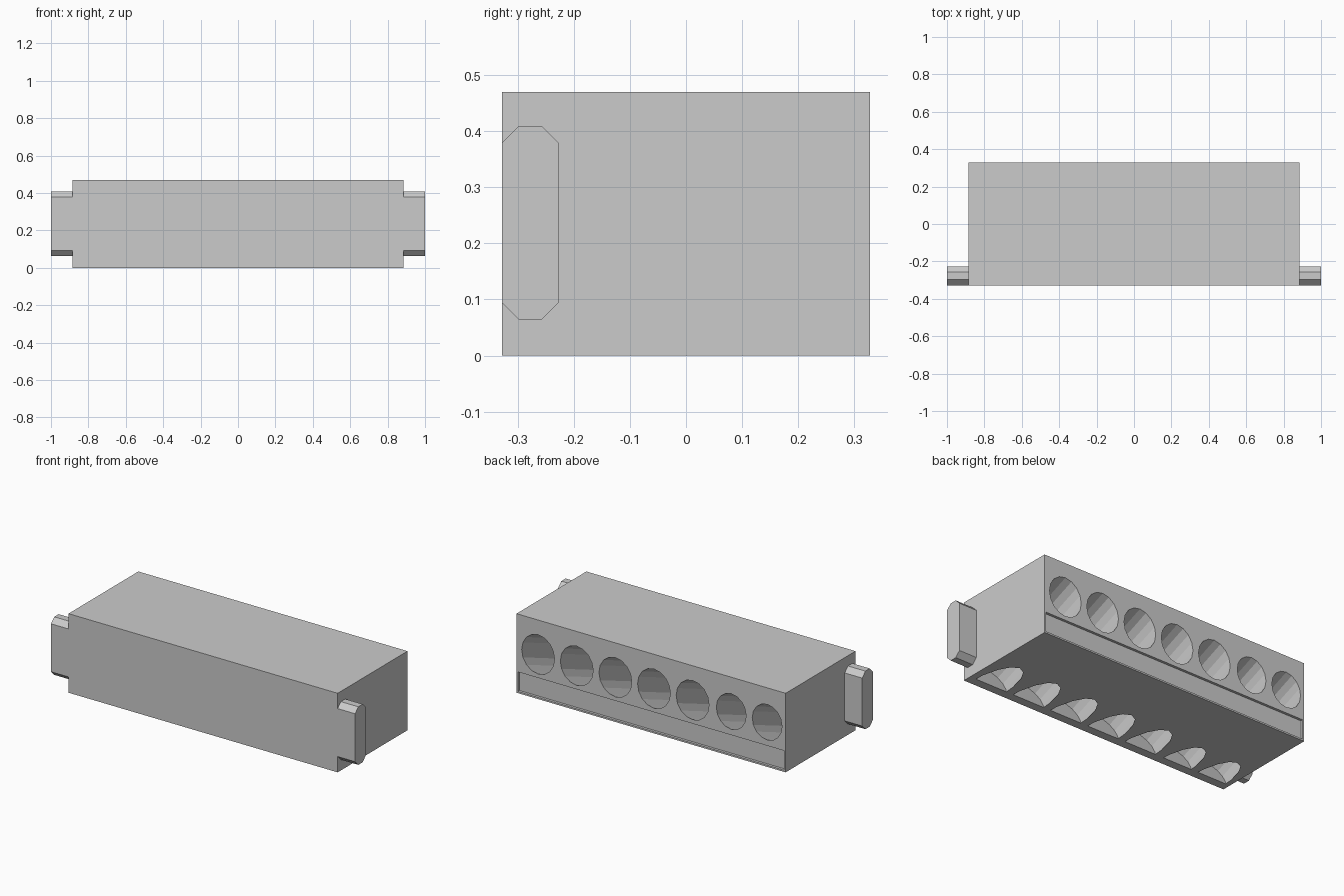
import bpy
import bmesh
from math import radians, sin, cos
from mathutils import Matrix, Vector

if "Cube" in bpy.data.objects:
    bpy.data.objects.remove(bpy.data.objects["Cube"], do_unlink=True)

# Single plain grey
GREY = (0.6, 0.6, 0.6, 1.0)
grey = bpy.data.materials.new("grey_plastic")
grey.use_nodes = True
grey.diffuse_color = GREY
grey.node_tree.nodes["Principled BSDF"].inputs["Base Color"].default_value = GREY

HALF_W, HALF_D, HEIGHT = 0.885, 0.328, 0.47
BACK, BOTTOM = (1, HALF_D), (2, 0.0)  # plane as (axis index, position)


def on_plane(item, plane):
    axis, position = plane
    return all(abs(v.co[axis] - position) < 1e-5 for v in item.verts)


def add_open_box(bm, lo, hi, open_planes):
    """Add a box whose sides on the given planes are left as bare outlines."""
    lo, hi = Vector(lo), Vector(hi)
    place = Matrix.Translation((lo + hi) / 2) @ Matrix.Diagonal((*(hi - lo), 1))
    verts = bmesh.ops.create_cube(bm, size=1, matrix=place)["verts"]
    faces = {f for v in verts for f in v.link_faces}
    doomed = [f for f in faces if any(on_plane(f, p) for p in open_planes)]
    bmesh.ops.delete(bm, geom=doomed, context="FACES_ONLY")


def finish(bm, name):
    bmesh.ops.recalc_face_normals(bm, faces=bm.faces)
    mesh = bpy.data.meshes.new(name)
    bm.to_mesh(mesh)
    bm.free()
    mesh.materials.append(grey)
    bpy.context.collection.objects.link(bpy.data.objects.new(name, mesh))


# Tunnels sloping from the back down through the underside
bm = bmesh.new()
slope = radians(22)
axis = Vector((0, -cos(slope), -sin(slope)))
turn = Matrix.Rotation(radians(90) + slope, 4, "X")
start, end = -0.15, 0.66
for i in range(7):
    x = 0.743 - 0.254 * i if i < 6 else -0.763
    radius = 0.108 if i < 5 else 0.098
    centre = Vector((x, HALF_D, 0.266)) + axis * (start + end) / 2
    bmesh.ops.create_cone(bm, cap_ends=True, segments=16, radius1=radius,
                          radius2=radius, depth=end - start,
                          matrix=Matrix.Translation(centre) @ turn)

# Trim the tunnels at the back and the underside
for co, normal in (((0, HALF_D, 0), (0, 1, 0)), ((0, 0, 0), (0, 0, -1))):
    bmesh.ops.bisect_plane(bm, geom=bm.verts[:] + bm.edges[:] + bm.faces[:],
                           plane_co=co, plane_no=normal, clear_outer=True)

# Housing shell and the shallow recess along the lower back
add_open_box(bm, (-HALF_W, -HALF_D, 0), (HALF_W, HALF_D, HEIGHT), (BACK, BOTTOM))
add_open_box(bm, (-HALF_W + 0.01, HALF_D - 0.015, 0.01),
             (HALF_W - 0.01, HALF_D, 0.126), (BACK,))

# Fill the back and the underside around the openings
for plane, normal in ((BACK, (0, 1, 0)), (BOTTOM, (0, 0, -1))):
    outline = [e for e in bm.edges if on_plane(e, plane)]
    bmesh.ops.triangle_fill(bm, use_beauty=True, use_dissolve=False,
                            edges=outline, normal=normal)
finish(bm, "housing")

# Chamfered side tabs, flush with the front
Y0, Y1, Z0, Z1, C = -HALF_D, -0.227, 0.064, 0.409, 0.03
profile = [(Y0, Z0 + C), (Y0 + C, Z0), (Y1 - C, Z0), (Y1, Z0 + C),
           (Y1, Z1 - C), (Y1 - C, Z1), (Y0 + C, Z1), (Y0, Z1 - C)]
for side, name in ((1, "left_tab"), (-1, "right_tab")):
    bm = bmesh.new()
    inner, outer = ([bm.verts.new((side * x, y, z)) for y, z in profile]
                    for x in (HALF_W, 1))
    bm.faces.new(inner)
    bm.faces.new(outer)
    for k in range(len(profile)):
        bm.faces.new((inner[k - 1], inner[k], outer[k], outer[k - 1]))
    finish(bm, name)
